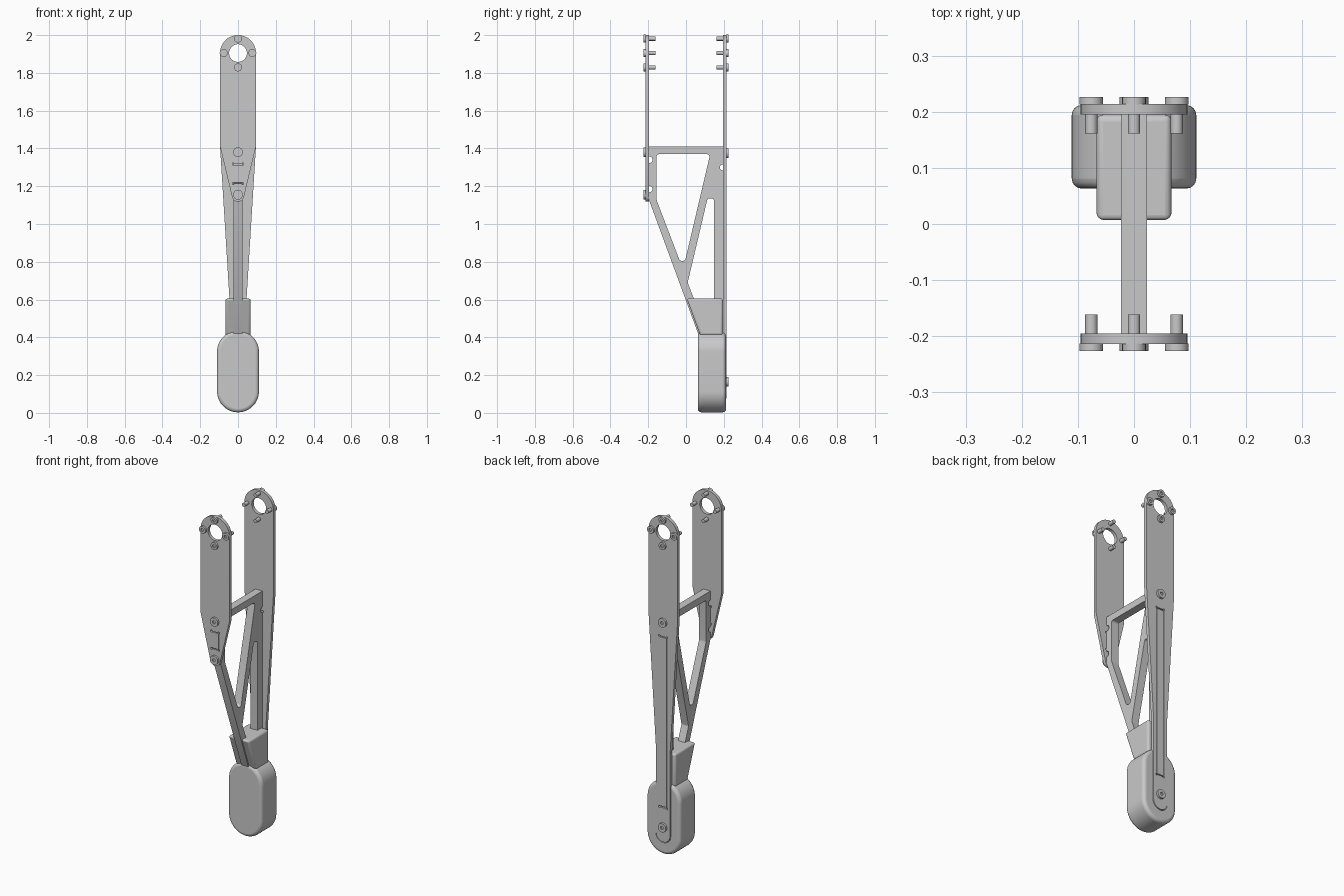
import bpy, bmesh
from math import pi, sin, cos, tan, radians
from mathutils import Vector, Matrix

if "Cube" in bpy.data.objects:
    bpy.data.objects.remove(bpy.data.objects["Cube"])

GREY = (0.584, 0.584, 0.584, 1)
grey = bpy.data.materials.new("plain grey")
grey.use_nodes = True
grey.diffuse_color = GREY
grey.node_tree.nodes["Principled BSDF"].inputs["Base Color"].default_value = GREY

FRONT = Matrix.Rotation(pi / 2, 4, "X")                             # outline in x, z
SIDE = Matrix.Rotation(pi / 2, 4, "Z") @ Matrix.Rotation(pi / 2, 4, "X")  # outline in y, z


def arc(cx, cy, r, start, end, n=16):
    return [(cx + r * cos(radians(start + (end - start) * i / n)),
             cy + r * sin(radians(start + (end - start) * i / n))) for i in range(n + 1)]


def circle(cx, cy, r, n=32):
    return arc(cx, cy, r, 0, 360, n)[:-1]


def rounded(corners, n=6):
    """Polygon from (a, b, radius) corners."""
    out = []
    for i, (a, b, r) in enumerate(corners):
        p = Vector((a, b))
        if not r:
            out.append((a, b))
            continue
        u = (Vector(corners[i - 1][:2]) - p).normalized()
        v = (Vector(corners[(i + 1) % len(corners)][:2]) - p).normalized()
        half = u.angle(v) / 2
        centre = p + (u + v).normalized() * (r / sin(half))
        s, e = p + u * (r / tan(half)) - centre, p + v * (r / tan(half)) - centre
        for k in range(n + 1):
            spoke = s.lerp(e, k / n).normalized() * r
            out.append(tuple(centre + spoke))
    return out


def relief_slot(w, z0, z1, r=0.006):
    """Upright slot with a round relief at each corner."""
    return (arc(w, z1, r, -90, 180, 10) + arc(-w, z1, r, 0, 270, 10)
            + arc(-w, z0, r, 90, 360, 10) + arc(w, z0, r, 180, 450, 10))


def finish(ob):
    ob.data.materials.clear()
    ob.data.materials.append(grey)
    bpy.ops.object.select_all(action="DESELECT")
    ob.select_set(True)
    bpy.context.view_layer.objects.active = ob
    bpy.ops.object.shade_smooth_by_angle(angle=radians(35))


def sheet(name, loops, basis, thick, offset):
    """Flat sheet with holes, the first loop being the outline."""
    cu = bpy.data.curves.new(name, "CURVE")
    cu.dimensions, cu.fill_mode, cu.extrude = "2D", "BOTH", thick / 2
    for loop in loops:
        sp = cu.splines.new("POLY")
        sp.points.add(len(loop) - 1)
        for pt, (a, b) in zip(sp.points, loop):
            pt.co = (a, b, 0, 1)
        sp.use_cyclic_u = True
    ob = bpy.data.objects.new(name, cu)
    bpy.context.collection.objects.link(ob)
    bpy.ops.object.select_all(action="DESELECT")
    ob.select_set(True)
    bpy.context.view_layer.objects.active = ob
    bpy.ops.object.convert(target="MESH")
    ob = bpy.context.object
    ob.data.transform(Matrix.Translation(offset) @ basis)
    bm = bmesh.new()
    bm.from_mesh(ob.data)
    bmesh.ops.remove_doubles(bm, verts=bm.verts, dist=1e-5)
    bmesh.ops.recalc_face_normals(bm, faces=bm.faces)
    bm.to_mesh(ob.data)
    bm.free()
    finish(ob)


def block(name, loop, basis, thick, offset):
    """Solid prism with clean end faces, ready for bevels."""
    bm = bmesh.new()
    f = bm.faces.new([bm.verts.new((a, b, -thick / 2)) for a, b in loop])
    ext = bmesh.ops.extrude_face_region(bm, geom=[f])["geom"]
    bmesh.ops.translate(bm, vec=(0, 0, thick),
                        verts=[v for v in ext if isinstance(v, bmesh.types.BMVert)])
    bmesh.ops.recalc_face_normals(bm, faces=bm.faces)
    bm.transform(Matrix.Translation(offset) @ basis)
    me = bpy.data.meshes.new(name)
    bm.to_mesh(me)
    bm.free()
    ob = bpy.data.objects.new(name, me)
    bpy.context.collection.objects.link(ob)
    return ob


def bevel(ob, width):
    mod = ob.modifiers.new("round_edges", "BEVEL")
    mod.width, mod.segments, mod.limit_method, mod.angle_limit = width, 4, "ANGLE", radians(40)


def bolt(name, x, z, side, head):
    """Socket-head bolt turned from a profile; side is -1 at the front, 1 at the back."""
    profile = [(0, 0.219), (0.009, 0.219), (0.009, 0.226), (head, 0.226), (head, 0.213),
               (0.011, 0.213), (0.011, 0.161), (0, 0.161)]
    bm = bmesh.new()
    vs = [bm.verts.new((r, side * y, 0)) for r, y in profile]
    es = [bm.edges.new(pair) for pair in zip(vs, vs[1:])]
    bmesh.ops.spin(bm, geom=vs + es, cent=(0, 0, 0), axis=(0, 1, 0), angle=2 * pi, steps=24)
    bmesh.ops.remove_doubles(bm, verts=bm.verts, dist=1e-5)
    bmesh.ops.recalc_face_normals(bm, faces=bm.faces)
    me = bpy.data.meshes.new(name)
    bm.to_mesh(me)
    bm.free()
    ob = bpy.data.objects.new(name, me)
    ob.location = (x, 0, z)
    bpy.context.collection.objects.link(ob)
    finish(ob)


# Side plates with a shared round head
HEAD_Z, HALF, PLATE = 1.905, 0.095, 0.019
head_arc = arc(0, HEAD_Z, HALF, 0, 180, 32)
ring_hole = circle(0, HEAD_Z, 0.047, 40)
ring = [(0, 0.076), (0, -0.076), (0.076, 0), (-0.076, 0)]

front_outline = head_arc + [(-HALF, 1.41)] + arc(0, 1.15, 0.032, 195, 345) + [(HALF, 1.41)]
sheet("front_plate", [front_outline, ring_hole, relief_slot(0.0245, 1.215, 1.318)],
      FRONT, PLATE, (0, -0.2045, 0))

back_outline = (head_arc + [(-HALF, 1.41), (-0.045, 0.6)]
                + arc(0, 0.122, 0.045, 180, 360) + [(0.045, 0.6), (HALF, 1.41)])
sheet("back_plate", [back_outline, ring_hole, relief_slot(0.0245, 0.28, 1.29)],
      FRONT, PLATE, (0, 0.2045, 0))

# Truss between the plates, with tabs through both and relief notches beside them
frame_outline = ([(-0.195, 1.41), (0.195, 1.41)] + arc(0.195, 1.3, 0.016, 90, 270, 10)
                 + [(0.213, 1.284), (0.213, 0.286), (0.12, 0.286), (0.064, 0.42), (-0.195, 1.125)]
                 + arc(-0.195, 1.185, 0.017, -90, 90, 10)
                 + [(-0.213, 1.22), (-0.213, 1.313), (-0.195, 1.313)]
                 + arc(-0.195, 1.34, 0.018, -90, 90, 10))
upper_window = rounded([(-0.155, 1.37, 0.012), (0.128, 1.37, 0.015), (-0.005, 0.805, 0.015),
                        (-0.033, 0.805, 0.015), (-0.155, 1.125, 0.02)])
lower_window = rounded([(0.148, 1.135, 0.012), (0.114, 1.135, 0.012), (0.009, 0.69, 0.015),
                        (0.055, 0.57, 0), (0.148, 0.57, 0)])
sheet("truss_frame", [frame_outline, upper_window, lower_window], SIDE, 0.046, (0, 0, 0))

# Socket that grips the foot of the truss
socket = block("truss_socket", [(0.004, 0.605), (0.195, 0.605), (0.195, 0.41), (0.075, 0.41)],
               SIDE, 0.134, (0, 0, 0))
bevel(socket, 0.012)
finish(socket)

# Foot, pocketed for the lower end of the back plate
foot = block("foot", arc(0, 0.324, 0.111, 0, 180, 32) + arc(0, 0.114, 0.111, 180, 360, 32),
             FRONT, 0.149, (0, 0.1375, 0))
bevel(foot, 0.018)
pocket = block("foot_pocket_cutter",
               arc(0, 0.122, 0.049, 180, 360, 24) + [(0.049, 0.6), (-0.049, 0.6)],
               FRONT, 0.06, (0, 0.225, 0))
cut = foot.modifiers.new("pocket", "BOOLEAN")
cut.operation, cut.solver, cut.object = "DIFFERENCE", "EXACT", pocket
finish(foot)
bpy.ops.object.modifier_apply(modifier="round_edges")
bpy.ops.object.modifier_apply(modifier="pocket")
bpy.data.objects.remove(pocket)
finish(foot)

# Bolts around each head and through the truss
for side, label in ((-1, "front"), (1, "back")):
    for dx, dz in ring:
        bolt(label + "_ring_bolt", dx, HEAD_Z + dz, side, 0.021)
for z in (1.38, 1.155):
    bolt("front_truss_bolt", 0, z, -1, 0.026)
for z in (1.375, 0.165):
    bolt("back_truss_bolt", 0, z, 1, 0.026)
